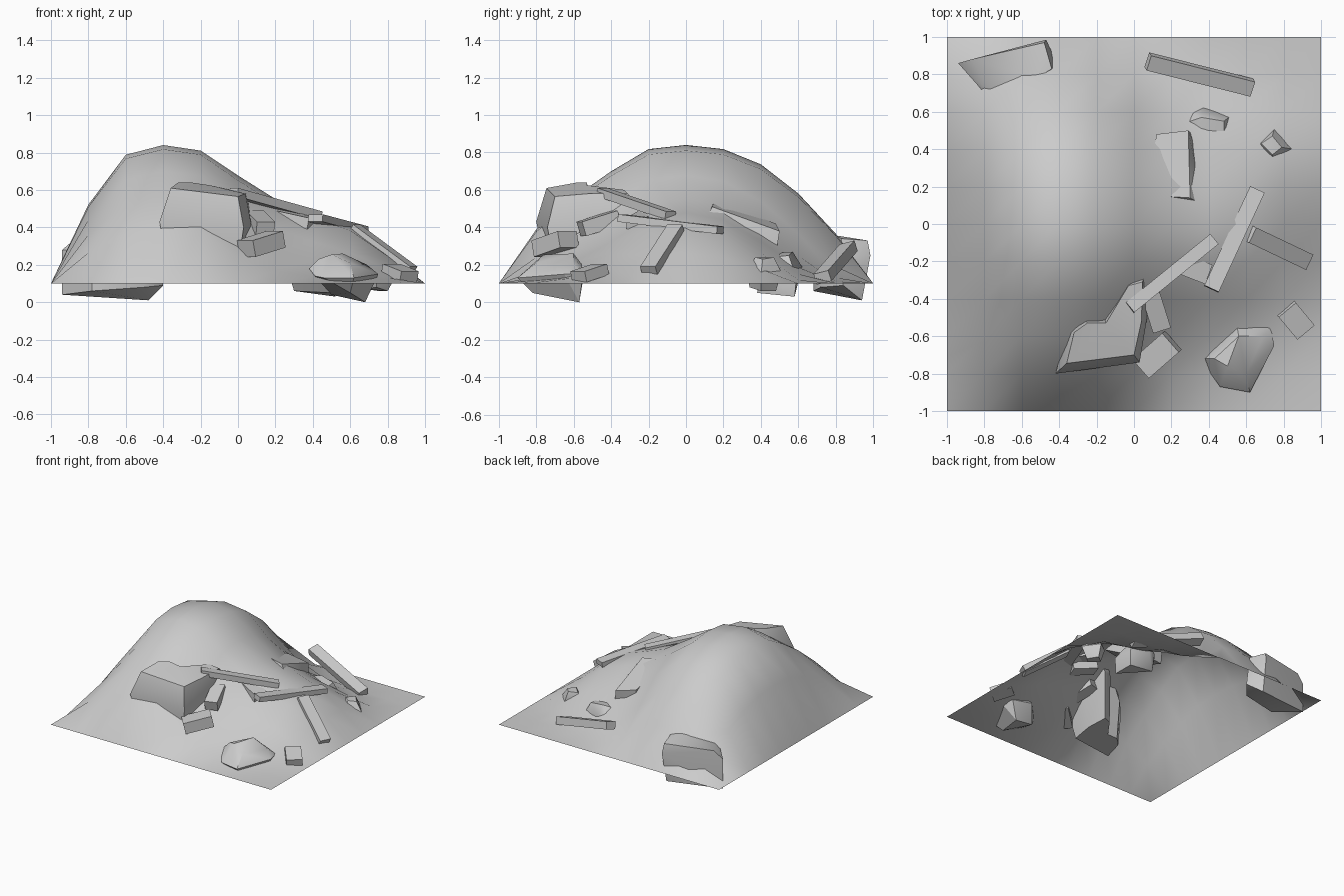
import bpy, bmesh
from mathutils import Vector, Matrix

if "Cube" in bpy.data.objects:
    bpy.data.objects.remove(bpy.data.objects["Cube"])


def finish(name, bm, angle=0.6):
    bmesh.ops.recalc_face_normals(bm, faces=bm.faces[:])
    me = bpy.data.meshes.new(name)
    bm.to_mesh(me)
    bm.free()
    ob = bpy.data.objects.new(name, me)
    bpy.context.collection.objects.link(ob)
    bpy.ops.object.select_all(action='DESELECT')
    ob.select_set(True)
    bpy.context.view_layer.objects.active = ob
    bpy.ops.object.shade_smooth_by_angle(angle=angle)
    return ob


def rock(name, points):
    """Convex boulder wrapped around a few corner points."""
    bm = bmesh.new()
    for p in points:
        bm.verts.new(p)
    res = bmesh.ops.convex_hull(bm, input=bm.verts[:])
    junk = [v for v in bm.verts if not v.link_faces]
    bmesh.ops.delete(bm, geom=junk, context='VERTS')
    bmesh.ops.dissolve_limit(bm, angle_limit=0.05, verts=bm.verts[:], edges=bm.edges[:])
    return finish(name, bm)


def plank(name, a, b, width, thick, roll=0.0):
    """Beam whose top centre line runs from a to b."""
    a, b = Vector(a), Vector(b)
    x = (b - a).normalized()
    y = Vector((0, 0, 1)).cross(x).normalized()
    y = Matrix.Rotation(roll, 3, x) @ y
    z = x.cross(y)
    rot = Matrix((x, y, z)).transposed().to_4x4()
    scale = Matrix.Diagonal(((b - a).length, width, thick, 1))
    bm = bmesh.new()
    bmesh.ops.create_cube(bm, size=1)
    bm.transform(Matrix.Translation((a + b) / 2 - z * thick / 2) @ rot @ scale)
    return finish(name, bm)


# mound: open height field, a ridge that narrows toward the right
XP = [0, .57, .93, 1, .96, .78, .61, .51, .42, .22, 0]
YP = [0, .39, .62, .81, .97, 1, .97, .86, .65, .36, 0]
bm = bmesh.new()
bmesh.ops.create_grid(bm, x_segments=10, y_segments=10, size=1)
for v in bm.verts:
    i, j = round((v.co.x + 1) * 5), round((v.co.y + 1) * 5)
    power = 1 + max(0, v.co.x + .2) * (4 if v.co.y > 0 else 2.5)
    v.co.z = .1 + .74 * XP[i] * YP[j] ** power
finish("dirt_mound", bm, 1.2)

# large notched boulder at the front
outline = [(-.42, -.80, .43), (.03, -.74, .40), (.07, -.50, .42), (.06, -.27, .52),
           (-.02, -.30, .52), (-.16, -.49, .48), (-.27, -.49, .48), (-.36, -.58, .45)]
top = [(-.36, -.745, .61), (0, -.70, .565), (.04, -.52, .58), (.045, -.31, .58),
       (-.03, -.33, .60), (-.15, -.53, .625), (-.25, -.53, .64), (-.32, -.58, .64)]
bm = bmesh.new()
rings = [[bm.verts.new((x * .8 - .03, y * .8 - .1, .15)) for x, y, z in outline],
         [bm.verts.new(p) for p in outline], [bm.verts.new(p) for p in top]]
for lo, hi in zip(rings, rings[1:]):
    for k in range(8):
        n = (k + 1) % 8
        bm.faces.new((lo[k], lo[n], hi[n], hi[k]))
caps = [bm.faces.new(rings[0]), bm.faces.new(rings[2])]
bmesh.ops.triangulate(bm, faces=caps)
finish("large_boulder", bm)

# remaining boulders
rock("front_right_boulder", [
    (.38, -.72, .18), (.55, -.54, .18), (.73, -.55, .15), (.75, -.65, .15), (.62, -.90, .13),
    (.46, -.87, .13), (.41, -.80, .14), (.43, -.72, .23), (.50, -.76, .255), (.56, -.60, .26),
    (.69, -.60, .20), (.60, -.80, .21), (.50, -.60, .04), (.68, -.57, .0), (.60, -.82, .05)])
rock("rear_left_boulder", [
    (-.94, .86, .28), (-.87, .88, .34), (-.48, .97, .33), (-.44, .83, .34), (-.52, .78, .36),
    (-.75, .69, .31), (-.79, .69, .28), (-.47, .985, .25), (-.43, .87, .25),
    (-.94, .86, .04), (-.48, .94, .01), (-.40, .84, .09), (-.78, .68, .06), (-.50, .72, .08)])
rock("tilted_slab", [
    (.09, .28, .50), (.12, .48, .42), (.29, .50, .38), (.30, .14, .51), (.13, .15, .54),
    (.34, .38, .27), (.37, .10, .43), (.31, .48, .25), (.12, .46, .24), (.14, .14, .36)])
rock("rear_boulder", [
    (.25, .54, .22), (.30, .60, .20), (.37, .62, .19), (.52, .58, .16), (.53, .59, .13),
    (.53, .41, .16), (.36, .41, .2), (.30, .55, .26), (.36, .57, .27), (.48, .55, .25),
    (.48, .45, .24), (.35, .45, .26), (.30, .57, .06), (.52, .58, .03), (.50, .38, .05)])
rock("small_boulder", [
    (.64, .42, .18), (.75, .51, .16), (.85, .40, .15), (.74, .32, .16), (.68, .43, .23),
    (.74, .47, .24), (.79, .41, .23), (.74, .37, .24), (.68, .42, .07), (.75, .48, .06),
    (.80, .40, .06), (.74, .34, .08)])

# beams and broken blocks
plank("upper_beam", (-.02, -.445, .61), (.43, -.08, .485), .07, .045)
plank("long_beam", (.66, .185, .405), (.415, -.345, .47), .085, .04)
plank("right_beam", (.635, -.06, .415), (.94, -.205, .19), .09, .055)
plank("rear_beam", (.08, .86, .32), (.635, .72, .16), .085, .06, .25)
plank("wedged_beam", (.22, -.20, .49), (.40, -.27, .45), .11, .06)
plank("broken_block", (.09, -.38, .49), (.15, -.57, .43), .10, .08)
plank("front_block", (.035, -.775, .33), (.195, -.635, .38), .135, .09)
plank("corner_block", (.82, -.46, .205), (.92, -.58, .165), .12, .06)
